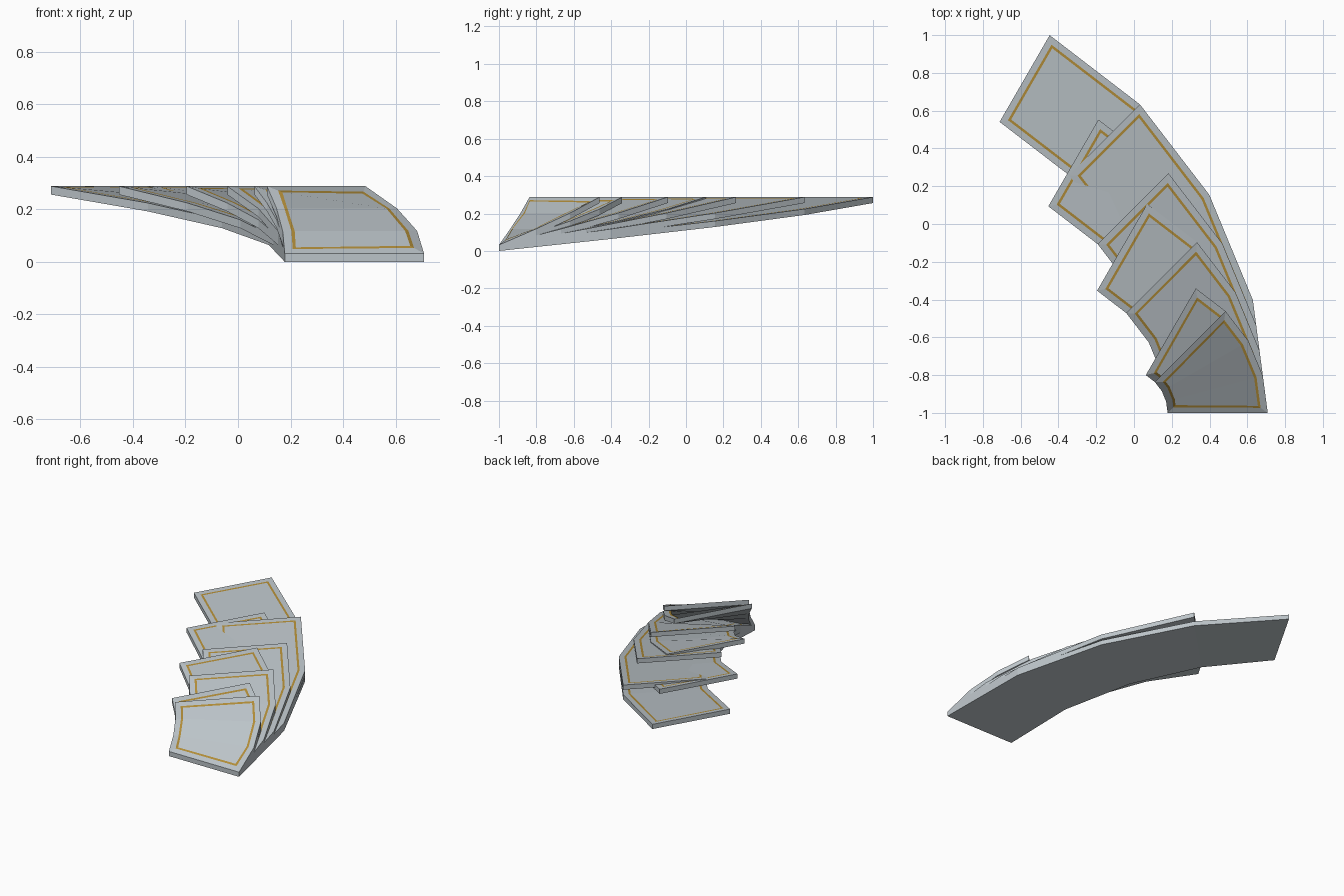
import bpy, bmesh
from math import cos, sin, radians

if "Cube" in bpy.data.objects:
    bpy.data.objects.remove(bpy.data.objects["Cube"])

OUTER_X, FRONT_Y = 0.708, -1.0      # shared start corner of every ramp
WIDTH, THICK, RISE = 0.53, 0.032, 0.256


def material(name, color):
    m = bpy.data.materials.new(name)
    m.diffuse_color = color
    m.use_nodes = True
    m.node_tree.nodes["Principled BSDF"].inputs["Base Color"].default_value = m.diffuse_color
    return m


panel_mat = material("panel_grey", (0.50, 0.55, 0.58, 1))
trim_mat = material("gold_trim", (0.45, 0.27, 0.04, 1))


def curved_ramp(name, outer_r, steps):
    """Rising arc plate in 15 degree steps with a gold inlaid border."""
    bm = bmesh.new()
    cx = OUTER_X - outer_r
    rings = []
    for i in range(steps + 1):
        a, z = radians(15 * i), RISE * i / steps
        rings.append([bm.verts.new((cx + r * cos(a), FRONT_Y + r * sin(a), h))
                      for r, h in ((outer_r - WIDTH, z), (outer_r, z),
                                   (outer_r, z + THICK), (outer_r - WIDTH, z + THICK))])
    top = []
    for p, q in zip(rings, rings[1:]):
        for k in range(4):
            n = (k + 1) % 4
            f = bm.faces.new((p[k], p[n], q[n], q[k]))
            if k == 2:
                top.append(f)
    bm.faces.new(rings[0])
    bm.faces.new(rings[-1][::-1])
    bmesh.ops.recalc_face_normals(bm, faces=bm.faces)

    # Plain margin, then the narrow gold line
    bmesh.ops.inset_region(bm, faces=top, thickness=0.034, use_even_offset=True)
    line = bmesh.ops.inset_region(bm, faces=top, thickness=0.013, use_even_offset=True)
    for f in line["faces"]:
        f.material_index = 1

    mesh = bpy.data.meshes.new(name)
    bm.to_mesh(mesh)
    bm.free()
    mesh.materials.append(panel_mat)
    mesh.materials.append(trim_mat)
    bpy.context.collection.objects.link(bpy.data.objects.new(name, mesh))


# Four radii, each as a 45 and a 60 degree turn
for n in range(4):
    radius = 2.309 - 0.516 * (3 - n)
    curved_ramp(f"curved_ramp_45_{n + 1}", radius, 3)
    curved_ramp(f"curved_ramp_60_{n + 1}", radius, 4)
